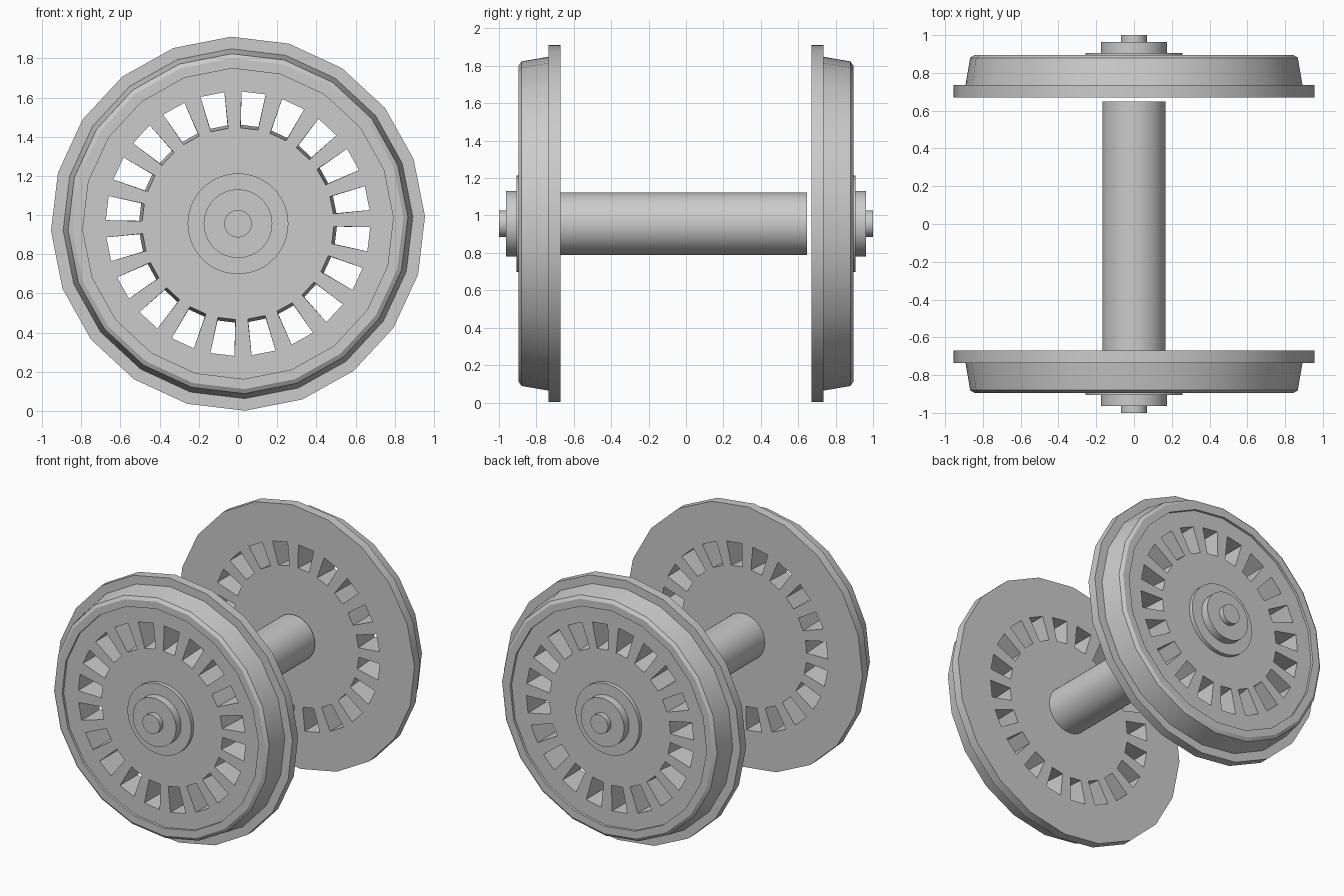
import bpy
import bmesh
from math import sin, cos, radians, tau

cube = bpy.data.objects.get("Cube")
if cube:
    bpy.data.objects.remove(cube, do_unlink=True)

CENTRE = 0.956      # height of the axle line
SIDES = 20          # wheel facets, one slot per facet
START = radians(-2.2)

steel = bpy.data.materials.new("grey_steel")
steel.use_nodes = True
steel.diffuse_color = (0.6, 0.6, 0.6, 1)
steel.node_tree.nodes["Principled BSDF"].inputs["Base Color"].default_value = (0.6, 0.6, 0.6, 1)


def point(y, r, a, across=0.0):
    """Point at radius r and angle a clockwise from the top, shifted sideways."""
    return (r * sin(a) + across * cos(a), y, CENTRE + r * cos(a) - across * sin(a))


def finish(name, bm):
    bmesh.ops.recalc_face_normals(bm, faces=bm.faces)
    mesh = bpy.data.meshes.new(name)
    bm.to_mesh(mesh)
    bm.free()
    mesh.materials.append(steel)
    obj = bpy.data.objects.new(name, mesh)
    bpy.context.collection.objects.link(obj)
    return obj


def loft(bm, rings):
    """Bridge rings of points and cap both ends."""
    rings = [[bm.verts.new(p) for p in ring] for ring in rings]
    n = len(rings[0])
    for lo, hi in zip(rings, rings[1:]):
        for i in range(n):
            j = (i + 1) % n
            bm.faces.new((lo[i], lo[j], hi[j], hi[i]))
    bm.faces.new(rings[0])
    bm.faces.new(rings[-1])


def lathe(name, profile, sides, start=0.0):
    """Turn a (y, radius) profile about the axle line."""
    bm = bmesh.new()
    loft(bm, [[point(y, r, start + tau * i / sides) for i in range(sides)]
              for y, r in profile])
    return finish(name, bm)


def smooth(obj):
    bpy.ops.object.select_all(action='DESELECT')
    obj.select_set(True)
    bpy.context.view_layer.objects.active = obj
    bpy.ops.object.shade_smooth_by_angle(angle=radians(30))


def slot_cutter(side):
    """Tapered radial slots, one at the middle of each facet."""
    bm = bmesh.new()
    for i in range(SIDES):
        a = START + tau * (i + 0.5) / SIDES
        loft(bm, [[point(side * y, inner, a, -0.045), point(side * y, inner, a, 0.045),
                   point(side * y, 0.672, a, 0.062), point(side * y, 0.672, a, -0.062)]
                  for y, inner in ((0.64, 0.505), (0.92, 0.484))])
    return finish("slot_cutter", bm)


def wheel(label, side):
    # flange, tapered tread, chamfer and shallow recessed disc
    profile = [(0.67, 0.955), (0.735, 0.955), (0.735, 0.893), (0.88, 0.868),
               (0.895, 0.845), (0.895, 0.793), (0.877, 0.793)]
    body = lathe(label + "_wheel", [(side * y, r) for y, r in profile], SIDES, START)
    cutter = slot_cutter(side)
    cutter.hide_render = True
    mod = body.modifiers.new("slots", 'BOOLEAN')
    mod.operation = 'DIFFERENCE'
    mod.solver = 'EXACT'
    mod.object = cutter
    bpy.ops.object.select_all(action='DESELECT')
    body.select_set(True)
    bpy.context.view_layer.objects.active = body
    bpy.ops.object.modifier_apply(modifier=mod.name)
    bpy.data.objects.remove(cutter, do_unlink=True)
    smooth(body)

    # stepped hub: thin cover plate, boss and axle stub
    hub = [(0.87, 0.257), (0.906, 0.257), (0.906, 0.175),
           (0.963, 0.175), (0.963, 0.07), (1.0, 0.07)]
    smooth(lathe(label + "_hub", [(side * y, r) for y, r in hub], 48))


wheel("front", -1)
wheel("back", 1)

# axle stops just short of the back wheel
smooth(lathe("axle", [(-0.675, 0.167), (0.648, 0.167)], 48))
